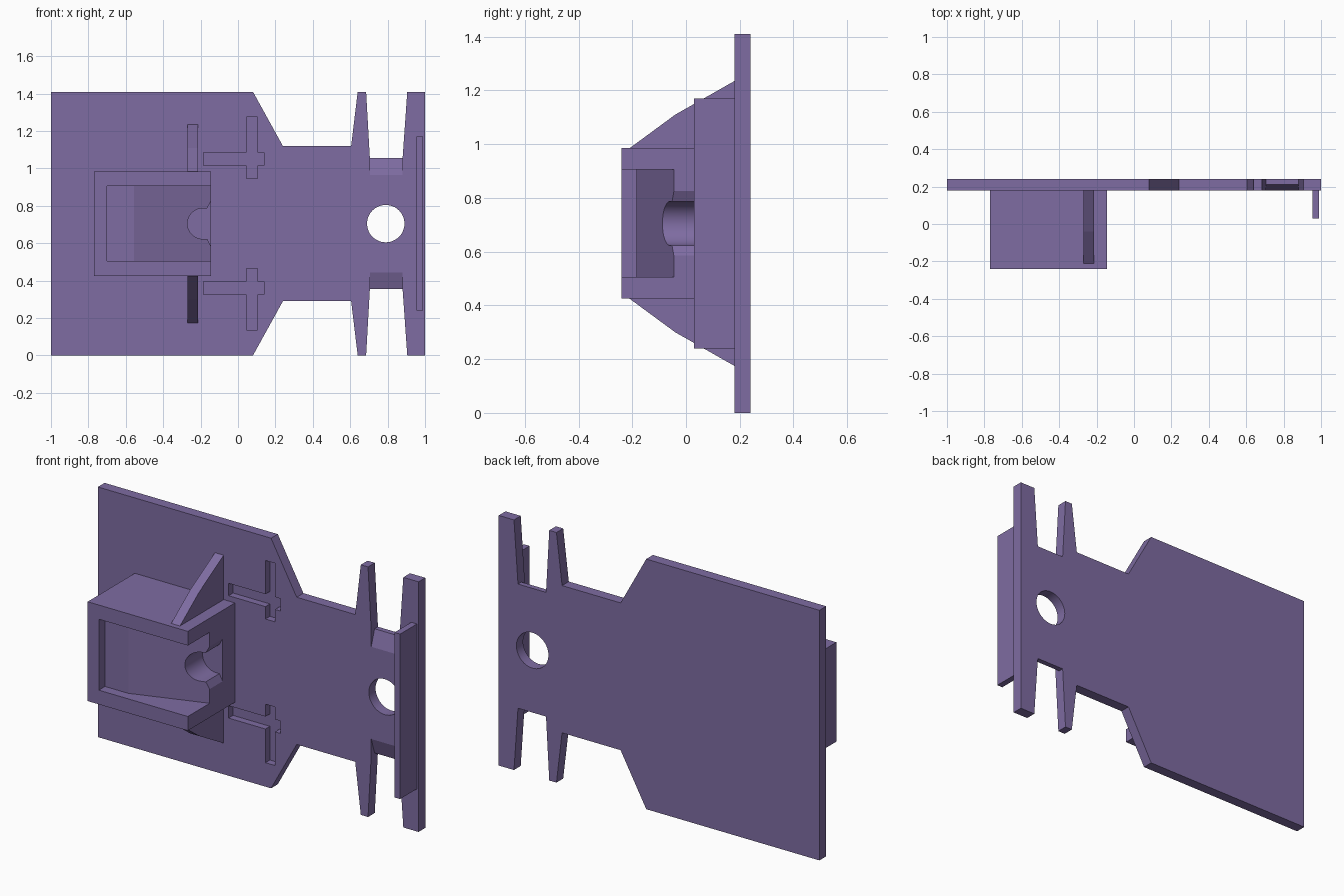
import bpy, bmesh, math
from mathutils import Vector

if "Cube" in bpy.data.objects:
    bpy.data.objects.remove(bpy.data.objects["Cube"])

MID = 0.705            # mirror height
FRONT, BACK = 0.18, 0.24  # plate faces

mat = bpy.data.materials.new("purple")
mat.diffuse_color = (0.21, 0.15, 0.36, 1)
mat.use_nodes = True
mat.node_tree.nodes["Principled BSDF"].inputs["Base Color"].default_value = mat.diffuse_color


def prism(name, pts, axis, a, b):
    """Extrude a profile: (x, z) points along y, or (y, z) points along x."""
    place = (lambda p, t: (p[0], t, p[1])) if axis == 'y' else \
            ((lambda p, t: (t, p[0], p[1])) if axis == 'x' else (lambda p, t: (p[0], p[1], t)))
    bm = bmesh.new()
    face = bm.faces.new([bm.verts.new(place(p, a)) for p in pts])
    ext = bmesh.ops.extrude_face_region(bm, geom=[face])
    verts = [v for v in ext['geom'] if isinstance(v, bmesh.types.BMVert)]
    offset = Vector(place((0, 0), b)) - Vector(place((0, 0), a))
    bmesh.ops.translate(bm, verts=verts, vec=offset)
    bmesh.ops.recalc_face_normals(bm, faces=bm.faces)
    me = bpy.data.meshes.new(name)
    bm.to_mesh(me)
    bm.free()
    ob = bpy.data.objects.new(name, me)
    bpy.context.collection.objects.link(ob)
    me.materials.append(mat)
    return ob


def rect(u0, u1, v0, v1):
    return [(u0, v0), (u1, v0), (u1, v1), (u0, v1)]


def flip(pts):
    return [(u, 2 * MID - v) for u, v in pts]


def arc(cx, cz, r, a0, a1, n):
    return [(cx + r * math.cos(math.radians(a0 + (a1 - a0) * i / n)),
             cz + r * math.sin(math.radians(a0 + (a1 - a0) * i / n))) for i in range(n + 1)]


def cut(ob, cutter):
    cutter.hide_render = True
    mod = ob.modifiers.new("cut", 'BOOLEAN')
    mod.operation, mod.solver, mod.object = 'DIFFERENCE', 'EXACT', cutter
    bpy.context.view_layer.objects.active = ob
    bpy.ops.object.modifier_apply(modifier=mod.name)
    bpy.data.objects.remove(cutter)


# Flat plate with tapered waist and two pairs of prongs
top = [(-1, 1.41), (0.08, 1.41), (0.24, 1.12), (0.605, 1.12), (0.64, 1.41), (0.685, 1.41),
       (0.705, 1.055), (0.88, 1.055), (0.905, 1.41), (1, 1.41)]
plate = prism("plate", top + flip(top)[::-1], 'y', FRONT, BACK)

# Round hole
cut(plate, prism("hole_cutter", arc(0.79, MID, 0.1, 0, 360, 48)[:-1], 'y', 0.1, 0.3))

# Bevelled notches and shallow cross recesses, mirrored top and bottom
bevel = [(0.15, 0.875), (0.21, 1.055), (0.21, 1.06), (0.15, 1.06)]
for side in (lambda p: p, flip):
    cut(plate, prism("bevel_cutter", side(bevel), 'x', 0.705, 0.88))
    cut(plate, prism("bar_cutter", side(rect(-0.185, 0.14, 1.015, 1.085)), 'y', 0.1, 0.22))
    cut(plate, prism("post_cutter", side(rect(0.045, 0.105, 0.945, 1.275)), 'y', 0.1, 0.22))

# Block with a ramped pocket open at its right end
block = prism("pocket_block", rect(-0.77, -0.145, 0.425, 0.985), 'y', -0.24, FRONT)
ramp = [(-0.70, -0.3), (-0.70, -0.185), (-0.555, -0.185), (-0.145, -0.045),
        (-0.1, -0.045), (-0.1, -0.3)]
cut(block, prism("pocket_cutter", ramp, 'z', 0.505, 0.905))

# Rounded slot at the low end of the pocket
slot = [(-0.1, 0.825), (-0.145, 0.825), (-0.165, 0.787)] + arc(-0.188, MID, 0.082, 90, 270, 20) \
    + [(-0.165, 0.623), (-0.145, 0.585), (-0.1, 0.585)]
cut(block, prism("slot_cutter", slot, 'y', -0.3, 0.07))

# Gusset ribs above and below the block
rib = [(-0.21, 0.985), (-0.04, 1.11), (FRONT, 1.235), (FRONT, 0.985)]
prism("upper_rib", rib, 'x', -0.27, -0.215)
prism("lower_rib", flip(rib), 'x', -0.27, -0.215)

# Upright flange along the right edge
prism("end_flange", rect(0.955, 0.99, 0.24, 1.17), 'y', 0.03, FRONT)

# Smooth only the round walls
for ob in (plate, block):
    bpy.ops.object.select_all(action='DESELECT')
    ob.select_set(True)
    bpy.context.view_layer.objects.active = ob
    bpy.ops.object.shade_smooth_by_angle(angle=math.radians(15))
